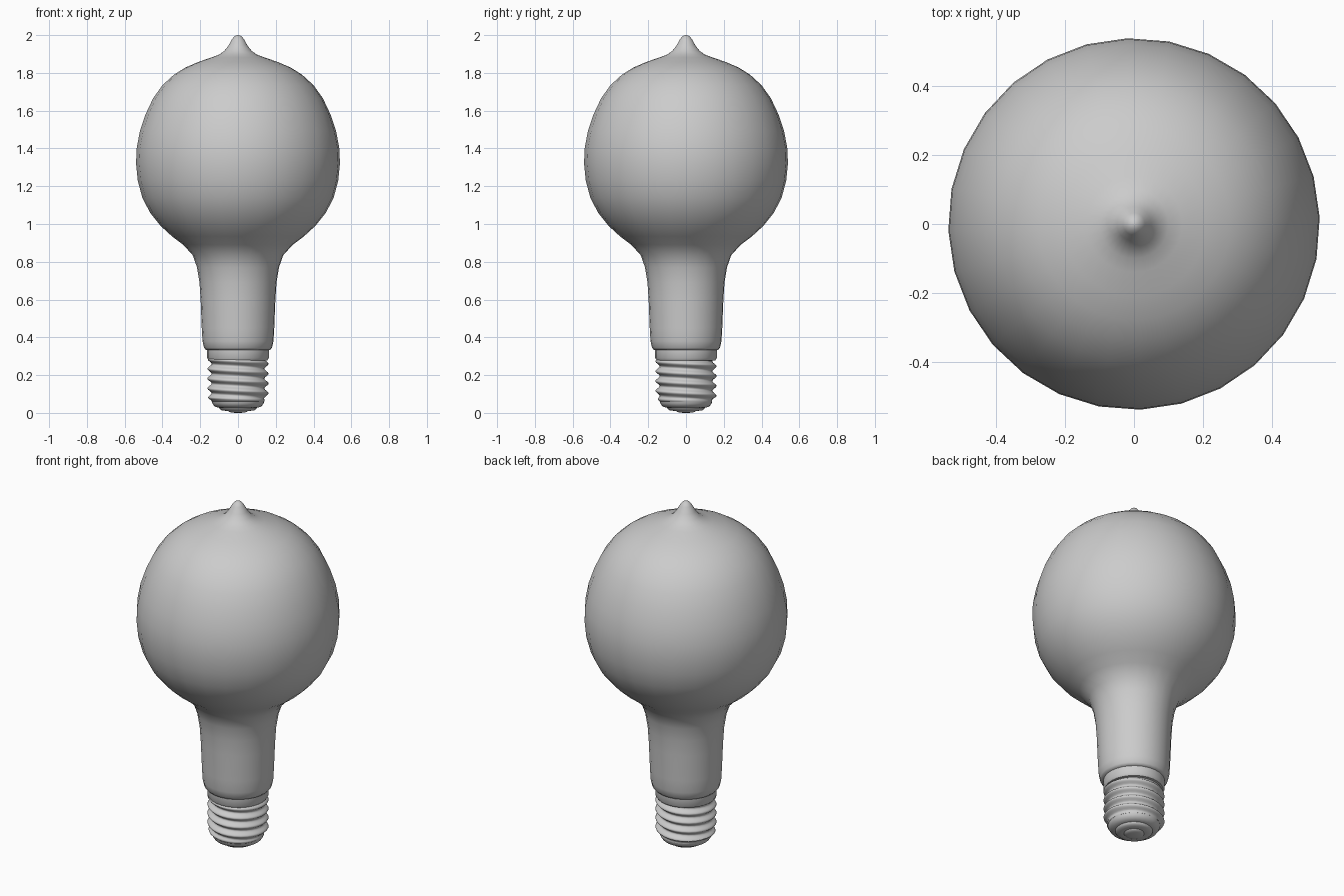
import bpy
import bmesh
from math import sin, cos, pi, tau, radians

cube = bpy.data.objects.get("Cube")
if cube:
    bpy.data.objects.remove(cube, do_unlink=True)

SEGMENTS = 28

grey = bpy.data.materials.new("plain grey")
grey.use_nodes = True
colour = (0.6, 0.6, 0.6, 1)
grey.diffuse_color = colour
grey.node_tree.nodes["Principled BSDF"].inputs["Base Color"].default_value = colour


def lathe(name, profile, ripple=None, sharp=40):
    """Turn a (radius, height) profile, top to bottom, around z.
    ripple(height, angle) may add to the radius. Open ends are capped."""
    bm = bmesh.new()
    rings = []
    for radius, height in profile:
        ring = []
        for i in range(SEGMENTS):
            angle = tau * i / SEGMENTS + radians(2)
            r = radius + (ripple(height, angle) if ripple else 0)
            ring.append(bm.verts.new((r * cos(angle), r * sin(angle), height)))
        rings.append(ring)
    for upper, lower in zip(rings, rings[1:]):
        for i in range(SEGMENTS):
            j = (i + 1) % SEGMENTS
            bm.faces.new((upper[i], lower[i], lower[j], upper[j]))
    bm.faces.new(rings[0])
    bm.faces.new(rings[-1][::-1])
    bmesh.ops.recalc_face_normals(bm, faces=bm.faces)
    mesh = bpy.data.meshes.new(name)
    bm.to_mesh(mesh)
    bm.free()
    mesh.materials.append(grey)
    obj = bpy.data.objects.new(name, mesh)
    bpy.context.collection.objects.link(obj)
    bpy.ops.object.select_all(action="DESELECT")
    obj.select_set(True)
    bpy.context.view_layer.objects.active = obj
    bpy.ops.object.shade_smooth_by_angle(angle=radians(sharp))
    return obj


# Glass envelope: pointed tip, round globe, long neck with a rolled lower edge
lathe("glass_bulb", [
    (0.004, 2), (0.018, 1.995), (0.032, 1.978), (0.05, 1.945), (0.072, 1.917),
    (0.1, 1.897), (0.14, 1.882), (0.21, 1.858), (0.28, 1.828), (0.34, 1.79),
    (0.4, 1.735), (0.45, 1.665), (0.49, 1.58), (0.52, 1.49), (0.537, 1.4),
    (0.54, 1.32), (0.531, 1.23), (0.507, 1.14), (0.466, 1.06), (0.41, 0.99),
    (0.35, 0.935), (0.29, 0.89), (0.24, 0.835), (0.217, 0.77), (0.204, 0.69),
    (0.198, 0.6), (0.192, 0.45), (0.188, 0.38), (0.18, 0.345), (0.17, 0.333),
    (0.14, 0.333)], sharp=60)

# Smooth collar between neck and thread
lathe("collar", [(0.15, 0.336), (0.163, 0.334), (0.163, 0.29), (0.155, 0.278),
                 (0.14, 0.276)])

# Screw thread: a helical ripple that fades out at both ends
TOP, BOTTOM, PITCH = 0.3, 0.06, 0.052


def thread(height, angle):
    fade = min(1, (TOP - height) / 0.02, (height - BOTTOM) / 0.02)
    return 0.011 * fade * cos(tau * height / PITCH + angle)


ROWS = 50
lathe("screw_thread", [(0.151 - 0.012 * max(0, k / ROWS - 0.9) * 10,
                        TOP + (BOTTOM - TOP) * k / ROWS)
                       for k in range(ROWS + 1)], thread, sharp=60)

# Rounded shoulder under the thread
lathe("base_shoulder", [(0.139, 0.062), (0.136, 0.05), (0.126, 0.036),
                        (0.108, 0.028), (0.09, 0.026)], sharp=60)

# Stepped contact at the bottom
lathe("contact_disc", [(0.1, 0.03), (0.098, 0.022), (0.088, 0.014),
                       (0.066, 0.011), (0.05, 0.011)])
lathe("contact_button", [(0.055, 0.013), (0.05, 0.007), (0.036, 0.002),
                         (0.012, 0)])
